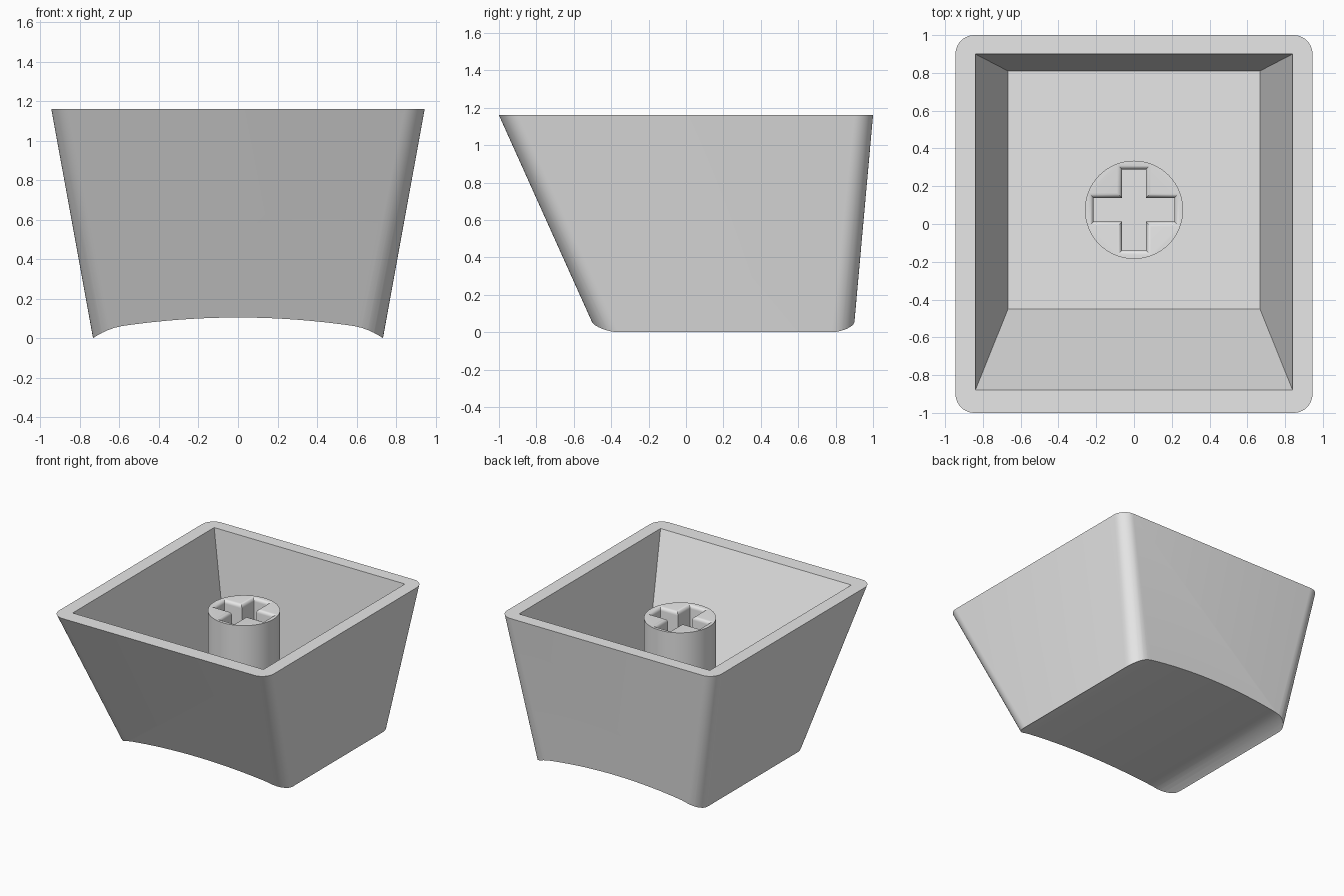
import bpy, bmesh, math

if "Cube" in bpy.data.objects:
    bpy.data.objects.remove(bpy.data.objects["Cube"], do_unlink=True)

grey = bpy.data.materials.new("plain grey")
grey.use_nodes = True
colour = (0.8, 0.8, 0.8, 1)
grey.diffuse_color = colour
grey.node_tree.nodes["Principled BSDF"].inputs["Base Color"].default_value = colour

RIM, FLOOR, STEM_TOP, STEM_Y = 1.16, 0.2, 1.04, 0.075


def loft(name, loops):
    """Closed solid through a stack of matching point loops."""
    bm = bmesh.new()
    rings = [[bm.verts.new(p) for p in loop] for loop in loops]
    n = len(rings[0])
    for a, b in zip(rings, rings[1:]):
        for i in range(n):
            j = (i + 1) % n
            bm.faces.new((a[i], a[j], b[j], b[i]))
    bm.faces.new(rings[0][::-1])
    bm.faces.new(rings[-1])
    bmesh.ops.recalc_face_normals(bm, faces=bm.faces)
    mesh = bpy.data.meshes.new(name)
    bm.to_mesh(mesh)
    bm.free()
    mesh.materials.append(grey)
    obj = bpy.data.objects.new(name, mesh)
    bpy.context.collection.objects.link(obj)
    return obj


def activate(obj):
    bpy.ops.object.select_all(action="DESELECT")
    obj.select_set(True)
    bpy.context.view_layer.objects.active = obj


def cut(obj, cutter):
    """Subtract the cutter and discard it."""
    activate(obj)
    mod = obj.modifiers.new("cut", "BOOLEAN")
    mod.operation, mod.solver, mod.object = "DIFFERENCE", "EXACT", cutter
    bpy.ops.object.modifier_apply(modifier=mod.name)
    bpy.data.objects.remove(cutter, do_unlink=True)


def rounded_section(z, steps=10):
    """Tapering outer outline at height z."""
    t = RIM - z
    hx, front, back, r = 0.945 - 0.182 * t, -1 + 0.45 * t, 1 - 0.09 * t, 0.1 + 0.017 * t
    centres = [(hx - r, back - r), (r - hx, back - r), (r - hx, front + r), (hx - r, front + r)]
    points = []
    for k, (cx, cy) in enumerate(centres):
        for i in range(steps + 1):
            a = math.pi / 2 * (k + i / steps)
            points.append((cx + r * math.cos(a), cy + r * math.sin(a), z))
    return points


def cavity_section(z):
    """Sharp-cornered inner outline at height z."""
    t = (z - FLOOR) / (RIM - FLOOR)
    hx, front, back = 0.667 + 0.173 * t, -0.45 - 0.43 * t, 0.81 + 0.09 * t
    return [(hx, back, z), (-hx, back, z), (-hx, front, z), (hx, front, z)]


def dish_height(x):
    droop = max(0, abs(x) - 0.58)
    return 0.105 - x * x / 8 - 1.56 * droop ** 2


def cross_section(z, grow):
    """Twelve-sided plus outline, widened by grow."""
    w, l = 0.063 + grow, 0.214 + grow
    arm = [(l, -w), (l, w), (w, w)]
    points = []
    for _ in range(4):
        points += arm
        arm = [(-y, x) for x, y in arm]
    return [(x, y + STEM_Y, z) for x, y in points]


# Outer shell with a cylindrical dish underneath and a hollow inside
shell = loft("cap_shell", [rounded_section(-0.1), rounded_section(RIM)])
xs = [-1 + i / 32 for i in range(65)]
arch = [(x, dish_height(x)) for x in xs] + [(1, -1), (-1, -1)]
cut(shell, loft("dish_cutter", [[(x, y, z) for x, z in arch] for y in (-1.5, 1.5)]))
cut(shell, loft("cavity_cutter", [cavity_section(FLOOR), cavity_section(RIM + 0.1)]))

# Round stem with a plus-shaped socket whose mouth is rounded over
angles = [2 * math.pi * i / 64 for i in range(64)]
stem = loft("stem", [[(0.26 * math.cos(a), STEM_Y + 0.26 * math.sin(a), z) for a in angles]
                     for z in (FLOOR - 0.02, STEM_TOP)])
R = 0.027
socket = [cross_section(FLOOR + 0.01, 0)]
for i in range(6):
    a = math.pi / 2 * i / 5
    socket.append(cross_section(STEM_TOP - R + R * math.sin(a), R * (1 - math.cos(a))))
socket.append(cross_section(STEM_TOP + 0.05, R))
cut(stem, loft("socket_cutter", socket))

# Smooth curves, crisp edges
for obj in (shell, stem):
    activate(obj)
    bpy.ops.object.shade_smooth_by_angle(angle=math.radians(30))
